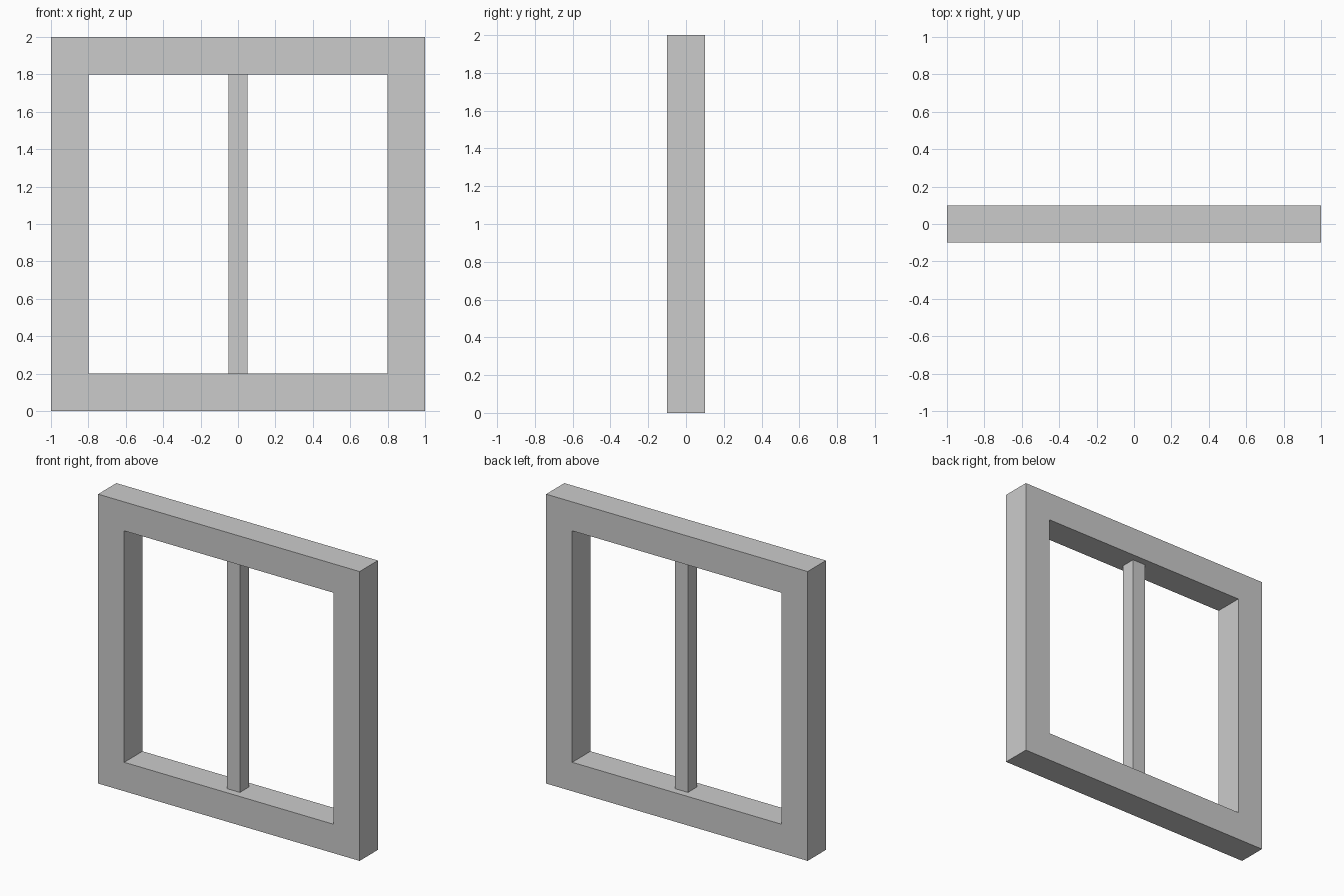
import bpy, bmesh

if "Cube" in bpy.data.objects:
    bpy.data.objects.remove(bpy.data.objects["Cube"])

OUTER, INNER, DEPTH, BAR, MID = 1.0, 0.8, 0.1, 0.05, 1.0


def add_object(name, bm):
    bmesh.ops.recalc_face_normals(bm, faces=bm.faces)
    mesh = bpy.data.meshes.new(name)
    bm.to_mesh(mesh)
    bm.free()
    obj = bpy.data.objects.new(name, mesh)
    bpy.context.collection.objects.link(obj)
    return obj


# Square window frame: a rectangular section swept around four mitred corners
bm = bmesh.new()
section = [(OUTER, -DEPTH), (OUTER, DEPTH), (INNER, DEPTH), (INNER, -DEPTH)]
corners = [(-1, -1), (1, -1), (1, 1), (-1, 1)]
rings = [[bm.verts.new((sx * r, y, MID + sz * r)) for r, y in section]
         for sx, sz in corners]
for i in range(4):
    a, b = rings[i], rings[(i + 1) % 4]
    for j in range(4):
        k = (j + 1) % 4
        bm.faces.new((a[j], a[k], b[k], b[j]))
add_object("window_frame", bm)

# Slim vertical bar between the top and bottom rails
bm = bmesh.new()
bmesh.ops.create_cube(bm, size=2)
bmesh.ops.scale(bm, vec=(BAR, BAR, INNER), verts=bm.verts)
bmesh.ops.translate(bm, vec=(0, 0, MID), verts=bm.verts)
add_object("centre_bar", bm)
